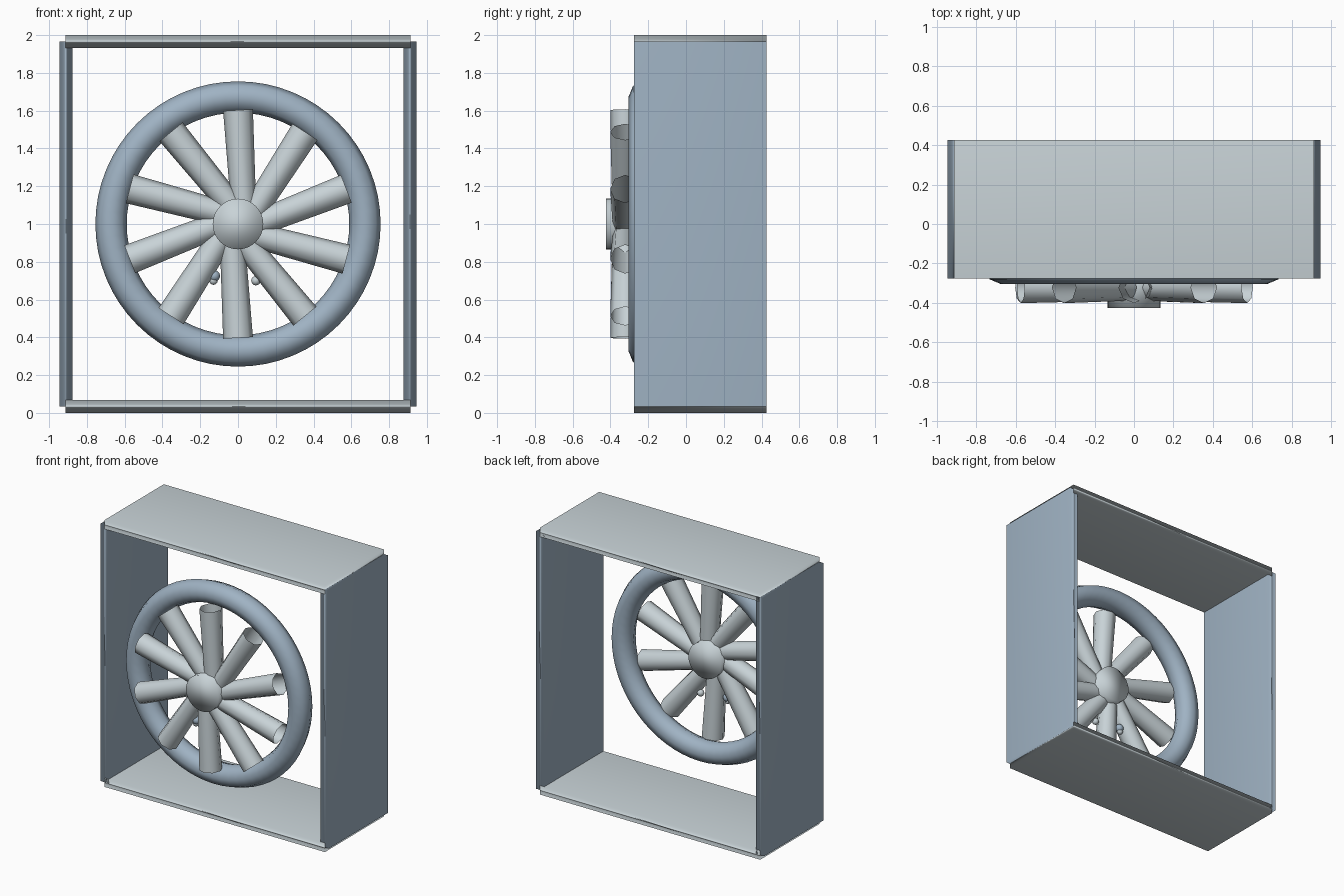
import bpy
from math import cos, sin, radians, pi
from mathutils import Vector

cube = bpy.data.objects.get("Cube")
if cube:
    bpy.data.objects.remove(cube, do_unlink=True)


def material(name, rgb):
    mat = bpy.data.materials.new(name)
    mat.use_nodes = True
    colour = (*rgb, 1)
    mat.diffuse_color = colour
    mat.node_tree.nodes["Principled BSDF"].inputs["Base Color"].default_value = colour
    return mat


GREY = material("light grey", (0.58, 0.65, 0.68))
BLUE = material("steel blue", (0.35, 0.45, 0.55))


def finish(name, mat):
    obj = bpy.context.object
    obj.name = name
    obj.data.materials.append(mat)
    bpy.ops.object.shade_smooth()
    return obj


def panel(name, mat, centre, size):
    bpy.ops.mesh.primitive_cube_add(size=1, location=centre)
    obj = finish(name, mat)
    obj.scale = size


# Square frame: top and bottom boards, then the two side boards
DEPTH, FRAME_Y, THICK = 0.7, 0.075, 0.068
for name, z in (("bottom_board", THICK / 2), ("top_board", 2 - THICK / 2)):
    panel(name, GREY, (0, FRAME_Y, z), (1.825, DEPTH, THICK))
for name, side in (("left_board", 1), ("right_board", -1)):
    panel(name, BLUE, (side * 0.911, FRAME_Y, 1), (THICK, DEPTH, 1.93))

# Wheel rim
bpy.ops.mesh.primitive_torus_add(major_radius=0.672, minor_radius=0.083,
                                 major_segments=64, minor_segments=8,
                                 location=(0, -0.222, 1), rotation=(pi / 2, 0, 0))
finish("wheel_rim", BLUE)

# Hub drum
WHEEL_Y = -0.322
bpy.ops.mesh.primitive_cylinder_add(vertices=32, radius=0.134, depth=0.205,
                                    location=(0, WHEEL_Y, 1), rotation=(pi / 2, 0, 0))
finish("hub", GREY)

# Open tubular spokes, each leaning slightly off the radius
LENGTH = 0.5
for i in range(10):
    angle = radians(18 + 36 * i)
    lean = angle + radians(3.3)
    axis = Vector((cos(lean), 0, sin(lean)))
    tip = Vector((0.603 * cos(angle), WHEEL_Y, 1 + 0.603 * sin(angle)))
    bpy.ops.mesh.primitive_cone_add(vertices=8, radius1=0.067, radius2=0.079,
                                    depth=LENGTH, end_fill_type='NOTHING',
                                    location=tip - axis * LENGTH / 2)
    spoke = finish(f"spoke_{i + 1}", GREY)
    spoke.rotation_euler = axis.to_track_quat('Z', 'Y').to_euler()

# Small studs beside the lowest spoke
for name, mat, x, z, r in (("blue_stud", BLUE, -0.125, 0.725, 0.03),
                           ("grey_stud_right", GREY, -0.13, 0.7, 0.022),
                           ("grey_stud_left", GREY, 0.095, 0.7, 0.025)):
    bpy.ops.mesh.primitive_uv_sphere_add(segments=12, ring_count=8, radius=r,
                                         location=(x, -0.31, z))
    finish(name, mat)
